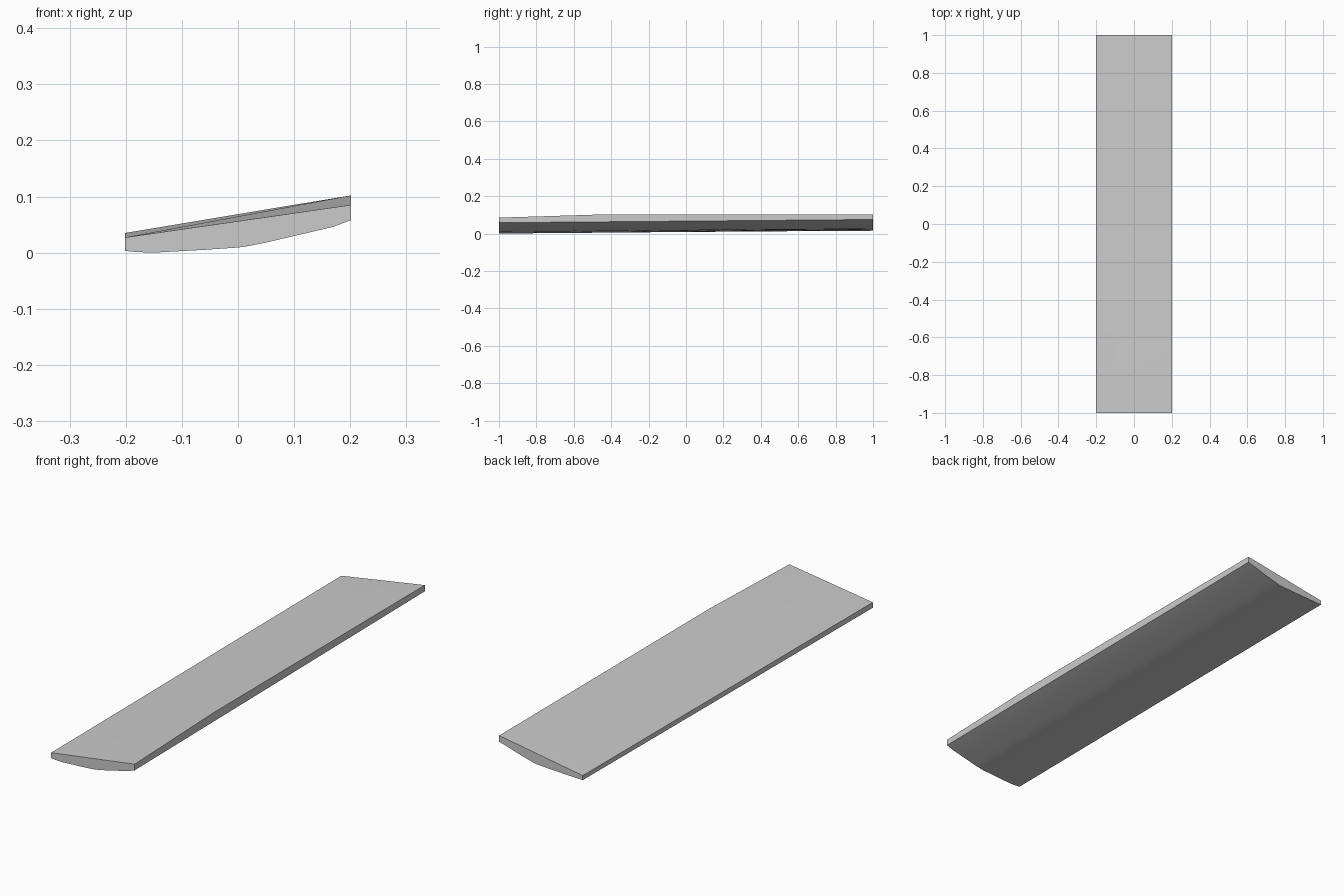
import bpy, bmesh, math

if "Cube" in bpy.data.objects:
    bpy.data.objects.remove(bpy.data.objects["Cube"])

# Underside cross-sections (x, z) of the two plank ends, left to right
FRONT = [(-.2015, .003), (-.18, .001), (-.15, .0), (-.06, .005), (0, .009), (.02, .012),
         (.05, .018), (.11, .032), (.17, .046), (.2015, .058)]
BACK = [(-.2015, .015), (-.18, .0158), (-.15, .017), (-.06, .0205), (0, .0235), (.03, .026),
        (.06, .034), (.11, .048), (.17, .066), (.2015, .075)]

bm = bmesh.new()
front = [bm.verts.new((x, -1, z)) for x, z in FRONT]
back = [bm.verts.new((x, 1, z)) for x, z in BACK]

# Top corners, with one slightly lowered corner that gives the folded top
fl = bm.verts.new((-.2015, -1, .027))
fr = bm.verts.new((.2015, -1, .085))
kink = bm.verts.new((.2015, -.45, .102))
br = bm.verts.new((.2015, 1, .102))
bl = bm.verts.new((-.2015, 1, .035))

# Underside strips
for i in range(len(front) - 1):
    bm.faces.new((front[i], back[i], back[i + 1], front[i + 1]))

# Ends, sides and top
bm.faces.new(front + [fr, fl])
bm.faces.new(back + [br, bl])
bm.faces.new((front[0], fl, bl, back[0]))
bm.faces.new((front[-1], back[-1], br, kink, fr))
bm.faces.new((fl, fr, kink))
bm.faces.new((fl, kink, br, bl))
bmesh.ops.recalc_face_normals(bm, faces=bm.faces)

mesh = bpy.data.meshes.new("plank")
bm.to_mesh(mesh)
bm.free()
plank = bpy.data.objects.new("plank", mesh)
bpy.context.collection.objects.link(plank)

# Soft underside, crisp edges
bpy.context.view_layer.objects.active = plank
plank.select_set(True)
bpy.ops.object.shade_smooth_by_angle(angle=math.radians(30))
